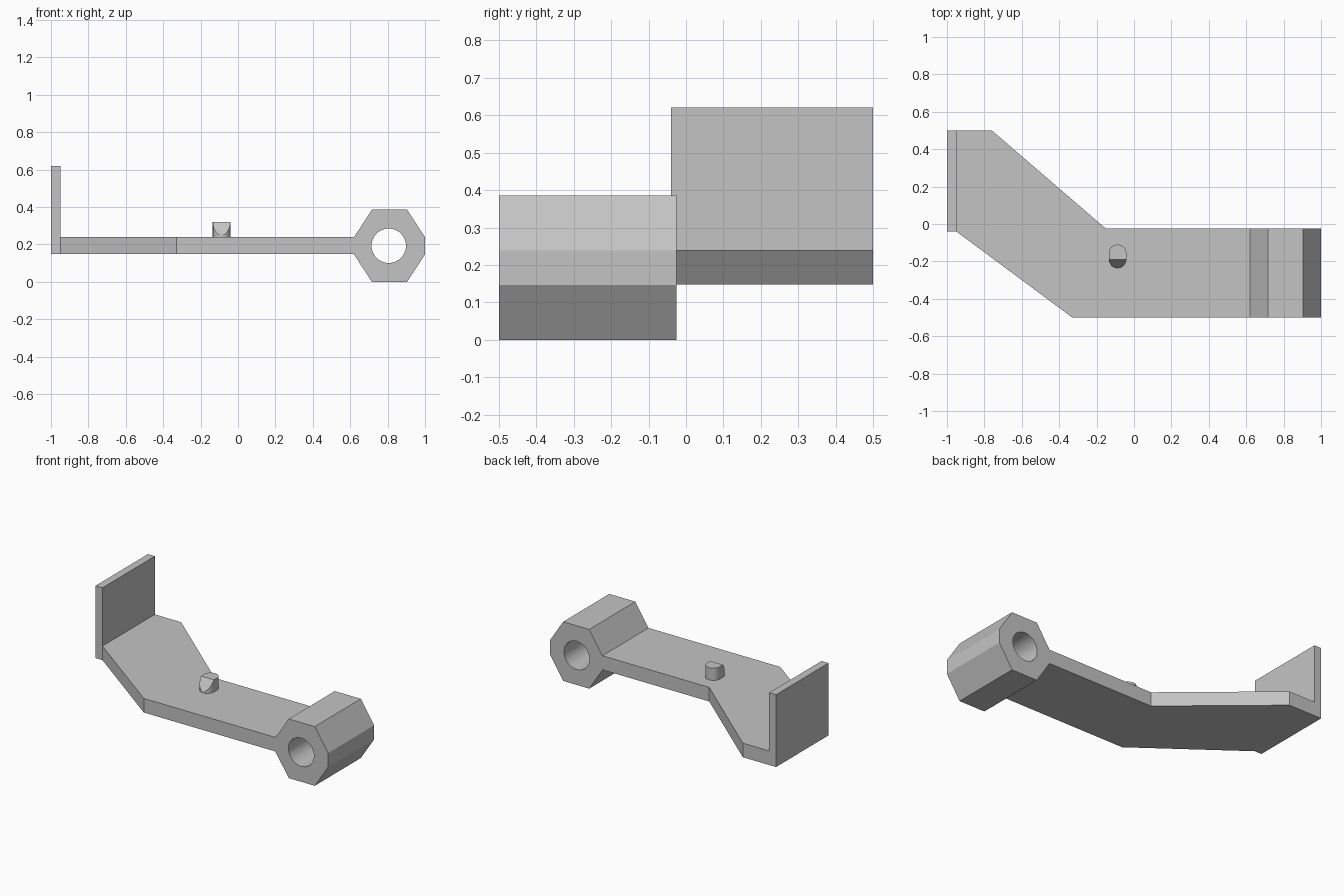
import bpy, bmesh, math
from mathutils import Vector

cube = bpy.data.objects.get("Cube")
if cube:
    bpy.data.objects.remove(cube, do_unlink=True)

grey = bpy.data.materials.new("plain_grey")
grey.use_nodes = True
grey.diffuse_color = (0.55, 0.55, 0.55, 1)
grey.node_tree.nodes["Principled BSDF"].inputs["Base Color"].default_value = (0.55, 0.55, 0.55, 1)


def prism(name, points, sweep, cut=None):
    """Extrude a closed outline along a vector, optionally slicing off one side."""
    bm = bmesh.new()
    face = bm.faces.new([bm.verts.new(p) for p in points])
    grown = bmesh.ops.extrude_face_region(bm, geom=[face], use_keep_orig=True)
    top = [g for g in grown["geom"] if isinstance(g, bmesh.types.BMVert)]
    bmesh.ops.translate(bm, vec=Vector(sweep), verts=top)
    if cut:
        bmesh.ops.bisect_plane(bm, geom=bm.verts[:] + bm.edges[:] + bm.faces[:],
                               plane_co=cut[0], plane_no=cut[1], clear_outer=True)
        bmesh.ops.holes_fill(bm, edges=[e for e in bm.edges if e.is_boundary])
    bmesh.ops.recalc_face_normals(bm, faces=bm.faces[:])
    mesh = bpy.data.meshes.new(name)
    bm.to_mesh(mesh)
    bm.free()
    mesh.materials.append(grey)
    obj = bpy.data.objects.new(name, mesh)
    bpy.context.collection.objects.link(obj)
    return obj


def activate(obj):
    bpy.ops.object.select_all(action='DESELECT')
    obj.select_set(True)
    bpy.context.view_layer.objects.active = obj


def combine(target, tool, operation):
    """Apply a boolean and discard the tool."""
    mod = target.modifiers.new("boolean", 'BOOLEAN')
    mod.operation, mod.solver, mod.object = operation, 'EXACT', tool
    activate(target)
    bpy.ops.object.modifier_apply(modifier=mod.name)
    bpy.data.objects.remove(tool, do_unlink=True)


FRONT, INNER, BACK = -0.5, -0.025, 0.5
LOW, HIGH = 0.148, 0.24
HUB_X, HUB_Z = 0.81, 0.193

# Cranked flat arm, running slightly into the hub and the end wall
outline = [(-0.97, -0.04), (-0.95, -0.04), (-0.33, FRONT), (0.65, FRONT),
           (0.65, INNER), (-0.15, INNER), (-0.76, BACK), (-0.97, BACK)]
body = prism("bracket_body", [(x, y, LOW) for x, y in outline], (0, 0, HIGH - LOW))

# Upright end wall
wall = prism("end_wall", [(-1, -0.04, LOW), (-0.95, -0.04, LOW), (-0.95, BACK, LOW), (-1, BACK, LOW)],
             (0, 0, 0.62 - LOW))
combine(body, wall, 'UNION')

# Eight-sided hub with a round bore
quarter = [(0.19, 0.046), (0.094, 0.193)]
half = quarter + [(-x, z) for x, z in reversed(quarter)]
octagon = half + [(-x, -z) for x, z in half]
hub = prism("hub", [(HUB_X + x, FRONT, HUB_Z + z) for x, z in octagon], (0, INNER - FRONT, 0))
combine(body, hub, 'UNION')
ring = [(math.cos(i * math.tau / 48), math.sin(i * math.tau / 48)) for i in range(48)]
bore = prism("bore_cutter", [(HUB_X - 0.004 + 0.092 * c, FRONT - 0.1, HUB_Z + 0.092 * s) for c, s in ring],
             (0, 0.7, 0))
combine(body, bore, 'DIFFERENCE')

# Small rounded peg with a sloping front
R = 0.047
stadium = [(-0.088 + R * c, (-0.157 if s >= 0 else -0.188) + R * s, HIGH - 0.005) for c, s in ring]
peg = prism("locating_peg", stadium, (0, 0, 0.085), cut=((0, -0.19, 0.32), (0, -0.07, 0.045)))

for obj in (body, peg):
    activate(obj)
    bpy.ops.object.shade_smooth_by_angle(angle=math.radians(25))
